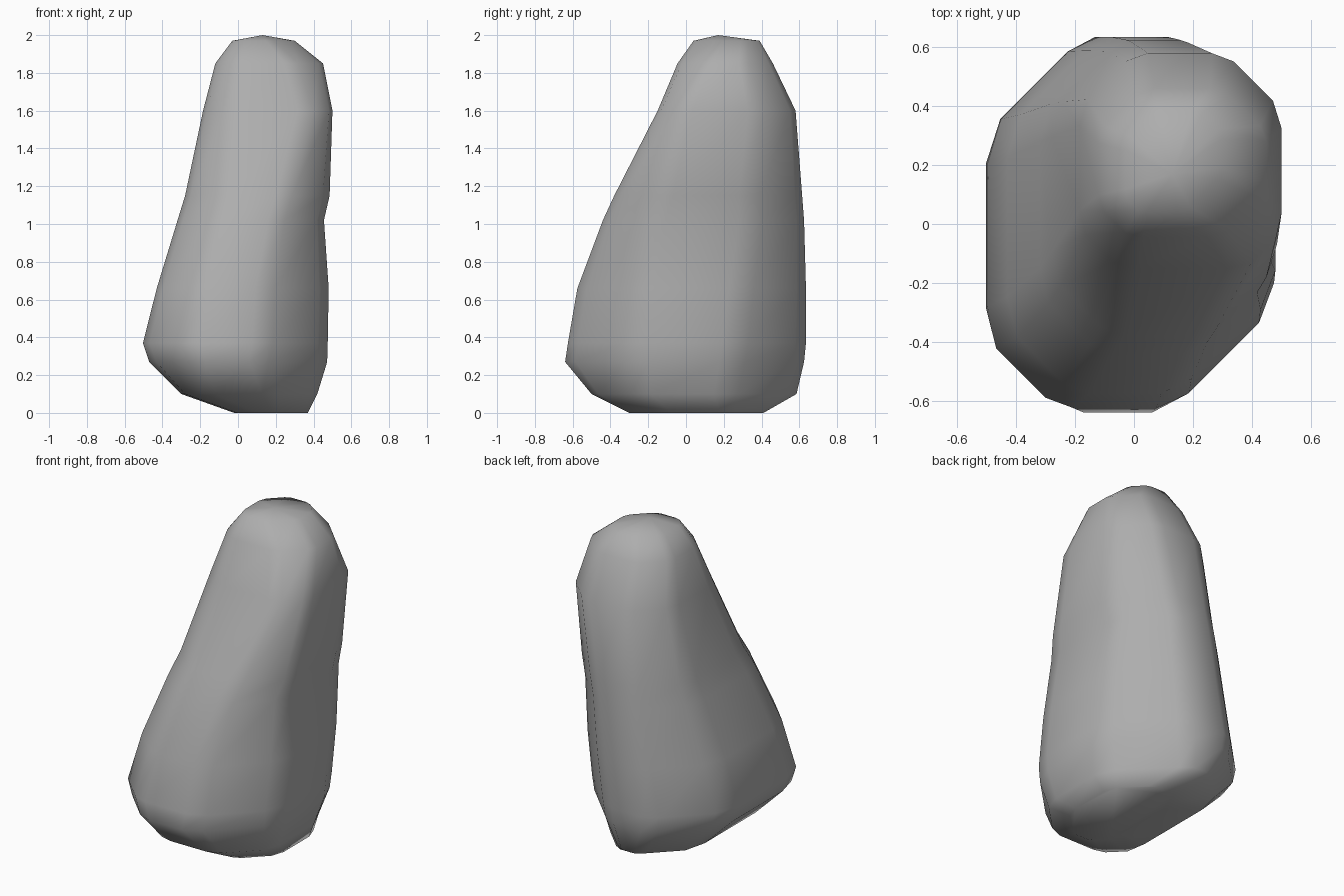
import bpy, bmesh, math

if "Cube" in bpy.data.objects:
    bpy.data.objects.remove(bpy.data.objects["Cube"])

# Boulder sections: z, then extents of x, y, (x+y) and (x-y)
SECTIONS = [
    (0.00, -0.02, 0.37, -0.30, 0.41, -0.22, 0.60, -0.35, 0.50),
    (0.10, -0.30, 0.42, -0.50, 0.585, -0.67, 0.64, -0.65, 0.68),
    (0.27, -0.47, 0.472, -0.64, 0.625, -0.86, 0.73, -0.79, 0.75),
    (0.37, -0.503, 0.475, -0.625, 0.635, -0.89, 0.75, -0.81, 0.76),
    (0.66, -0.43, 0.48, -0.575, 0.635, -0.78, 0.79, -0.755, 0.72),
    (1.02, -0.32, 0.455, -0.44, 0.625, -0.56, 0.82, -0.69, 0.65),
    (1.15, -0.28, 0.485, -0.38, 0.615, -0.46, 0.84, -0.66, 0.63),
    (1.60, -0.185, 0.50, -0.15, 0.58, -0.20, 0.89, -0.58, 0.53),
    (1.85, -0.12, 0.45, -0.045, 0.46, -0.06, 0.76, -0.43, 0.34),
    (1.97, -0.03, 0.30, 0.04, 0.39, 0.06, 0.61, -0.31, 0.13),
]


def outline(x0, x1, y0, y1, s0, s1, d0, d1):
    """Octagon from eight bounding lines, with its corners trimmed."""
    q = math.sqrt(0.5)
    reach = [x1, s1 * q, y1, -d0 * q, -x0, -s0 * q, -y0, d1 * q]
    corners = []
    for k in range(8):
        a, b = k * math.pi / 4, (k + 1) * math.pi / 4
        h, g = reach[k], reach[(k + 1) % 8]
        corners.append(((h * math.sin(b) - g * math.sin(a)) / q,
                        (g * math.cos(a) - h * math.cos(b)) / q))
    points = []
    for k in range(8):
        p, n = corners[k], corners[(k + 1) % 8]
        for t in (0.15, 0.85):
            points.append((p[0] + (n[0] - p[0]) * t, p[1] + (n[1] - p[1]) * t))
    return points


# Loft the sections into one closed body
bm = bmesh.new()
rings = [[bm.verts.new((x, y, z)) for x, y in outline(*ext)] for z, *ext in SECTIONS]
count = len(rings[0])
for low, high in zip(rings, rings[1:]):
    for i in range(count):
        j = (i + 1) % count
        bm.faces.new((low[i], low[j], high[j], high[i]))

# Flat base and gently domed summit
bm.faces.new(rings[0][::-1])
summit = bm.verts.new((0.13, 0.17, 2.0))
for i in range(count):
    bm.faces.new((rings[-1][i], rings[-1][(i + 1) % count], summit))
bmesh.ops.recalc_face_normals(bm, faces=bm.faces)
for face in bm.faces:
    face.smooth = True

mesh = bpy.data.meshes.new("boulder")
bm.to_mesh(mesh)
bm.free()
boulder = bpy.data.objects.new("boulder", mesh)
bpy.context.collection.objects.link(boulder)

# Dark stone grey
stone = bpy.data.materials.new("stone")
stone.diffuse_color = (0.42, 0.42, 0.42, 1.0)
stone.use_nodes = True
stone.node_tree.nodes["Principled BSDF"].inputs["Base Color"].default_value = stone.diffuse_color
mesh.materials.append(stone)
